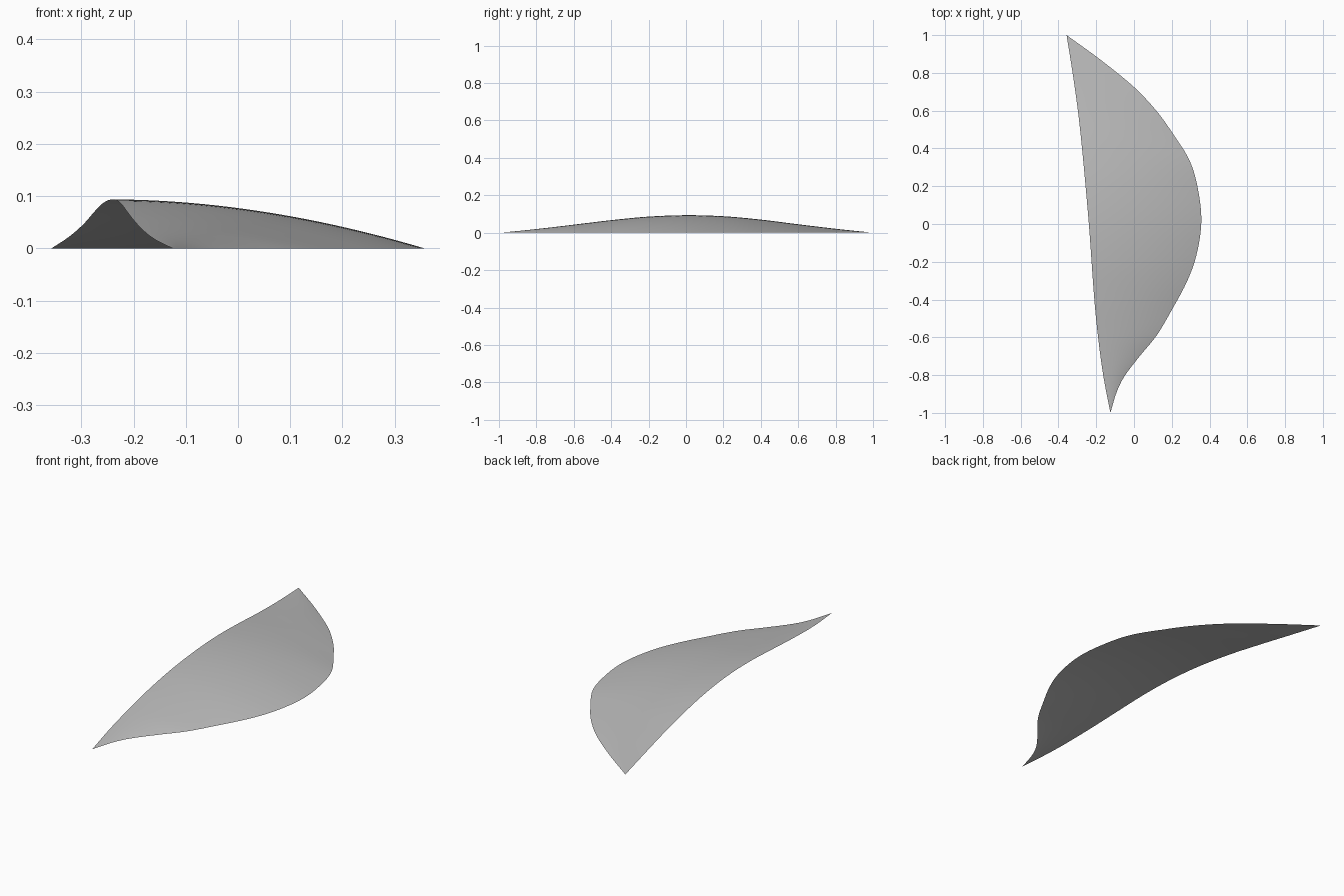
import bpy
import bmesh

cube = bpy.data.objects.get("Cube")
if cube:
    bpy.data.objects.remove(cube, do_unlink=True)

ROWS, COLS = 72, 24

# Edge curves as (y, value): raised edge plan and height, and the ground edge plan
RIDGE_X = [(-1, -.125), (-.8, -.163), (-.6, -.19), (-.4, -.21), (0, -.239),
           (.4, -.275), (.6, -.297), (.8, -.325), (1, -.357)]
RIDGE_Z = [(-1, 0), (-.9, .009), (-.75, .025), (-.6, .043), (-.4, .067), (-.2, .086),
           (0, .0935), (.2, .088), (.4, .07), (.6, .045), (.8, .021), (1, 0)]
RIM_X = [(-1, -.125), (-.885, -.09), (-.805, -.05), (-.7, .03), (-.59, .12),
         (-.455, .2), (-.31, .278), (-.175, .328), (0, .356), (.16, .343),
         (.33, .297), (.487, .2), (.6, .118), (.725, 0), (.87, -.178), (1, -.357)]


def smooth_curve(points, y):
    """Cubic interpolation through uneven points."""
    def slope(i):
        a, b = points[max(i - 1, 0)], points[min(i + 1, len(points) - 1)]
        return (b[1] - a[1]) / (b[0] - a[0])
    i = max(k for k in range(len(points) - 1) if points[k][0] <= y + 1e-9)
    (y0, v0), (y1, v1) = points[i], points[i + 1]
    h = y1 - y0
    s = (y - y0) / h
    return ((2 * s**3 - 3 * s**2 + 1) * v0 + (s**3 - 2 * s**2 + s) * h * slope(i)
            + (3 * s**2 - 2 * s**3) * v1 + (s**3 - s**2) * h * slope(i + 1))


# Sheet: each row arches down from the raised edge to the ground edge
bm = bmesh.new()
grid = []
for r in range(ROWS + 1):
    y = -1 + 2 * r / ROWS
    left, right, top = (smooth_curve(c, y) for c in (RIDGE_X, RIM_X, RIDGE_Z))
    grid.append([bm.verts.new((left + (right - left) * t, y, top * (1 - t**1.9)))
                 for t in (c / COLS for c in range(COLS + 1))])
for low, high in zip(grid, grid[1:]):
    for c in range(COLS):
        bm.faces.new((low[c], low[c + 1], high[c + 1], high[c]))
bmesh.ops.remove_doubles(bm, verts=bm.verts, dist=1e-5)
for face in bm.faces:
    face.smooth = True

mesh = bpy.data.meshes.new("curved_sheet")
bm.to_mesh(mesh)
bm.free()
sheet = bpy.data.objects.new("curved_sheet", mesh)
bpy.context.collection.objects.link(sheet)

# Plain grey finish
grey = bpy.data.materials.new("plain_grey")
grey.use_nodes = True
colour = (0.5, 0.5, 0.5, 1)
grey.diffuse_color = colour
grey.node_tree.nodes["Principled BSDF"].inputs["Base Color"].default_value = colour
mesh.materials.append(grey)
